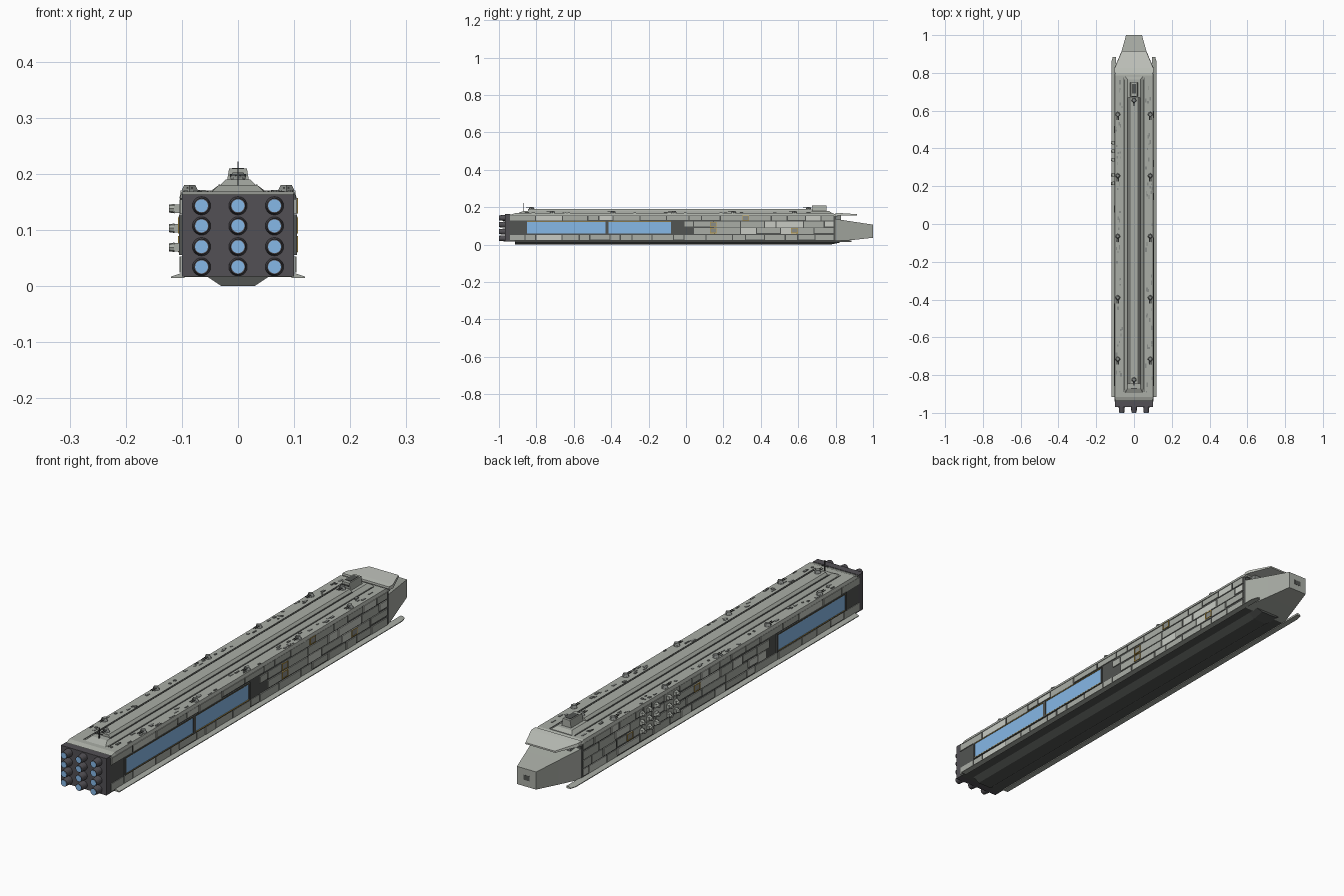
import bpy, bmesh, math, random
from mathutils import Matrix, Vector

if "Cube" in bpy.data.objects:
    bpy.data.objects.remove(bpy.data.objects["Cube"])

random.seed(7)


def mat(name, c):
    m = bpy.data.materials.new(name)
    m.diffuse_color = (*c, 1)
    m.use_nodes = True
    m.node_tree.nodes["Principled BSDF"].inputs["Base Color"].default_value = m.diffuse_color
    return m


HULL = mat("hull_grey", (0.40, 0.42, 0.38))
PALE = mat("pale_grey", (0.58, 0.60, 0.55))
MID = mat("mid_grey", (0.25, 0.265, 0.25))
DARK = mat("dark_grey", (0.085, 0.09, 0.085))
ENGINE = mat("engine_dark", (0.085, 0.08, 0.09))
BLUE = mat("glow_blue", (0.24, 0.48, 0.80))
GOLD = mat("gold_trim", (0.50, 0.32, 0.06))


def finish(name, bm, m):
    bmesh.ops.recalc_face_normals(bm, faces=bm.faces)
    me = bpy.data.meshes.new(name)
    bm.to_mesh(me)
    bm.free()
    me.materials.append(m)
    ob = bpy.data.objects.new(name, me)
    bpy.context.collection.objects.link(ob)
    return ob


def add_box(bm, x0, x1, y0, y1, z0, z1):
    c = ((x0 + x1) / 2, (y0 + y1) / 2, (z0 + z1) / 2)
    s = (abs(x1 - x0), abs(y1 - y0), abs(z1 - z0))
    bmesh.ops.create_cube(bm, size=1, matrix=Matrix.Translation(c) @ Matrix.Diagonal((*s, 1)))


def boxes(name, m, items):
    bm = bmesh.new()
    for b in items:
        add_box(bm, *b)
    return finish(name, bm, m)


def add_tube(bm, c, r0, r1, length, axis, seg=12):
    rot = Vector((0, 0, 1)).rotation_difference(Vector(axis)).to_matrix().to_4x4()
    bmesh.ops.create_cone(bm, cap_ends=True, segments=seg, radius1=r0, radius2=r1, depth=length,
                          matrix=Matrix.Translation(c) @ rot)


def loft(name, m, sections):
    """Skin a list of (y, [(x, z), ...]) cross-sections along the ship."""
    bm = bmesh.new()
    rings = [[bm.verts.new((x, y, z)) for x, z in pts] for y, pts in sections]
    n = len(rings[0])
    for a, b in zip(rings, rings[1:]):
        for i in range(n):
            bm.faces.new((a[i], a[(i + 1) % n], b[(i + 1) % n], b[i]))
    bm.faces.new(rings[0])
    bm.faces.new(rings[-1])
    return finish(name, bm, m)


def trap(w0, z0, w1, z1):
    return [(-w0, z0), (w0, z0), (w1, z1), (-w1, z1)]


# Main hull core, deck and keel
boxes("hull_core", DARK, [(-0.1, 0.1, -0.945, 0.80, 0.017, 0.162)])
loft("deck", HULL, [(-0.945, trap(0.1, 0.156, 0.098, 0.158)), (-0.915, trap(0.104, 0.156, 0.1, 0.168)),
                    (0.785, trap(0.104, 0.156, 0.1, 0.168)), (0.81, trap(0.1, 0.15, 0.098, 0.157))])
loft("keel", DARK, [(-0.915, trap(0.03, 0.0, 0.057, 0.018)), (0.77, trap(0.03, 0.0, 0.057, 0.018)),
                    (0.82, trap(0.03, 0.010, 0.057, 0.018))])

# Bow block, its overhanging plate and the nose port
loft("bow_block", HULL, [(0.795, trap(0.1, 0.016, 0.1, 0.138)), (0.9, trap(0.07, 0.026, 0.07, 0.122)),
                         (1.0, trap(0.042, 0.037, 0.042, 0.107))])
loft("bow_plate", PALE, [(0.80, trap(0.104, 0.158, 0.102, 0.170)), (0.825, trap(0.104, 0.156, 0.102, 0.169)),
                         (0.915, trap(0.066, 0.157, 0.064, 0.163))])
boxes("bow_neck", MID, [(-0.075, 0.075, 0.79, 0.83, 0.12, 0.16)])
boxes("nose_port", DARK, [(-0.014, 0.014, 0.99, 1.0005, 0.062, 0.082)])

# Side skirts, tapered at the bow end
for s, side in ((1, "right"), (-1, "left")):
    def fin(w, s=s):
        return [(s * 0.095, 0.014), (s * w, 0.014), (s * w, 0.017), (s * 0.104, 0.022), (s * 0.095, 0.022)]
    loft(side + "_skirt", HULL, [(-0.915, fin(0.119)), (0.86, fin(0.119)), (0.885, fin(0.112))])

# Hangar bays: (side, y start, y end)
bays = [(1, -0.85, -0.43), (1, -0.415, -0.08), (-1, -0.85, -0.43)]
glass, frame, trim = [], [], []
for s, a, b in bays:
    x0, x1 = s * 0.098, s * 0.1055
    glass.append((x0, s * 0.103, a, b, 0.06, 0.122))
    frame += [(x0, x1, a - 0.008, b + 0.008, 0.122, 0.127), (x0, x1, a - 0.008, b + 0.008, 0.055, 0.06),
              (x0, x1, a - 0.008, a, 0.06, 0.122), (x0, x1, b, b + 0.008, 0.06, 0.122)]
    trim += [(x0, s * 0.106, a, b, 0.122, 0.1235), (x0, s * 0.106, a, b, 0.0585, 0.06)]
boxes("bay_glow", BLUE, glass)
boxes("bay_frames", DARK, frame)

# Gold-framed side hatches: (side, y, z)
hatches = [(1, 0.145, 0.075), (1, 0.145, 0.108), (1, 0.32, 0.143), (1, 0.58, 0.075),
           (-1, 0.08, 0.108), (-1, 0.5, 0.075)]
doors = []
for s, y, z in hatches:
    w, h, t = 0.018, 0.014, 0.003
    x0, x1 = s * 0.1, s * 0.1065
    doors.append((x0, s * 0.105, y - w, y + w, z - h, z + h))
    for k in (-1, 1):
        trim.append((x0, x1, y + k * w, y + k * (w - t), z - h, z + h))
        trim.append((x0, x1, y - w, y + w, z + k * h, z + k * (h - t)))
boxes("hatch_doors", MID, doors)
boxes("gold_trim_strips", GOLD, trim)

# Armour plating in staggered rows, leaving the bays open
rows = [(0.024, 0.053), (0.058, 0.088), (0.092, 0.123), (0.128, 0.154)]
pale_plates, plates = [], []
for s in (1, -1):
    for z0, z1 in rows:
        y = -0.94
        while y < 0.78:
            e = min(y + random.uniform(0.05, 0.15), 0.795)
            if e > 0.76:
                e = 0.795
            blocked = 0.055 < z1 and z0 < 0.127 and any(
                s == q and y < b + 0.01 and e > a - 0.01 for q, a, b in bays)
            if not blocked:
                item = (s * 0.099, s * random.choice((0.1025, 0.104)), y, e - 0.006,
                        z0 + random.choice((0, 0, 0.004)), z1)
                (pale_plates if random.random() < 0.2 else plates).append(item)
            y = e
boxes("armour_plates", HULL, plates)
boxes("pale_armour_plates", PALE, pale_plates)

# Stepped dorsal spine
loft("spine_base", HULL, [(-0.895, trap(0.048, 0.166, 0.046, 0.168)), (-0.87, trap(0.053, 0.166, 0.034, 0.18)),
                          (0.765, trap(0.053, 0.166, 0.034, 0.18)), (0.78, trap(0.053, 0.166, 0.046, 0.17))])
loft("spine_top", HULL, [(-0.845, trap(0.032, 0.179, 0.022, 0.19)), (0.67, trap(0.032, 0.179, 0.022, 0.19))])
boxes("spine_grooves", DARK, [(s * 0.031, s * 0.035, -0.85, 0.67, 0.178, 0.1812) for s in (1, -1)])
boxes("deck_grooves", DARK, [(s * 0.053, s * 0.056, -0.89, 0.775, 0.166, 0.1692) for s in (1, -1)])

# Bridge house near the bow
loft("bridge_house", HULL, [(0.675, trap(0.021, 0.178, 0.016, 0.209)), (0.75, trap(0.021, 0.178, 0.016, 0.209))])
boxes("bridge_details", DARK, [(-0.014, 0.014, 0.672, 0.678, 0.194, 0.2),
                               (-0.011, 0.011, 0.69, 0.74, 0.208, 0.2105)])

# Mast with cross-arm at the stern
boxes("mast", DARK, [(-0.001, 0.001, -0.872, -0.868, 0.178, 0.222),
                     (-0.015, 0.015, -0.871, -0.869, 0.197, 0.199)])

# Twin-barrel turrets along the deck edges and on the spine
bm_t, bm_b = bmesh.new(), bmesh.new()
spots = [(s * 0.086, y, 0.168) for s in (1, -1) for y in (0.58, 0.255, -0.065, -0.39, -0.715)]
spots += [(0, -0.825, 0.19), (0, 0.655, 0.19)]
for x, y, z in spots:
    add_tube(bm_t, (x, y, z + 0.0015), 0.013, 0.011, 0.004, (0, 0, 1), 8)
    add_tube(bm_t, (x, y, z + 0.007), 0.0145, 0.010, 0.010, (0, 0, 1), 4)
    for k in (-1, 1):
        add_tube(bm_b, (x + k * 0.004, y - 0.017, z + 0.007), 0.0016, 0.0016, 0.026, (0, 1, 0), 6)
finish("turret_bodies", bm_t, MID)
finish("turret_barrels", bm_b, DARK)

# Scattered deck fittings
fit = []
for i in range(90):
    s, y = random.choice((1, -1)), random.uniform(-0.89, 0.76)
    x = s * random.uniform(0.062, 0.095)
    w, l, h = random.uniform(0.002, 0.005), random.uniform(0.004, 0.012), random.uniform(0.001, 0.0035)
    fit.append((x - w, x + w, y - l, y + l, 0.167, 0.168 + h))
boxes("deck_fittings", MID, fit)

# Docked pods on the left flank
bm = bmesh.new()
for z in (0.069, 0.103, 0.138):
    for y in (0.215, 0.26, 0.34, 0.385, 0.43):
        add_box(bm, -0.114, -0.1, y - 0.009, y + 0.009, z - 0.0075, z + 0.0075)
        add_tube(bm, (-0.118, y, z), 0.007, 0.0085, 0.010, (1, 0, 0), 8)
finish("docked_pods", bm, HULL)

# Engine block with a grid of nozzles and glowing discs
boxes("engine_block", ENGINE, [(-0.1, 0.1, -0.968, -0.94, 0.017, 0.163)])
bm_n, bm_g = bmesh.new(), bmesh.new()
for x in (-0.065, 0, 0.065):
    for z in (0.034, 0.070, 0.107, 0.143):
        add_tube(bm_n, (x, -0.983, z), 0.0135, 0.0165, 0.032, (0, 1, 0), 20)
        add_tube(bm_g, (x, -0.995, z), 0.0115, 0.0115, 0.010, (0, 1, 0), 20)
finish("engine_nozzles", bm_n, ENGINE)
finish("engine_glow", bm_g, BLUE)
